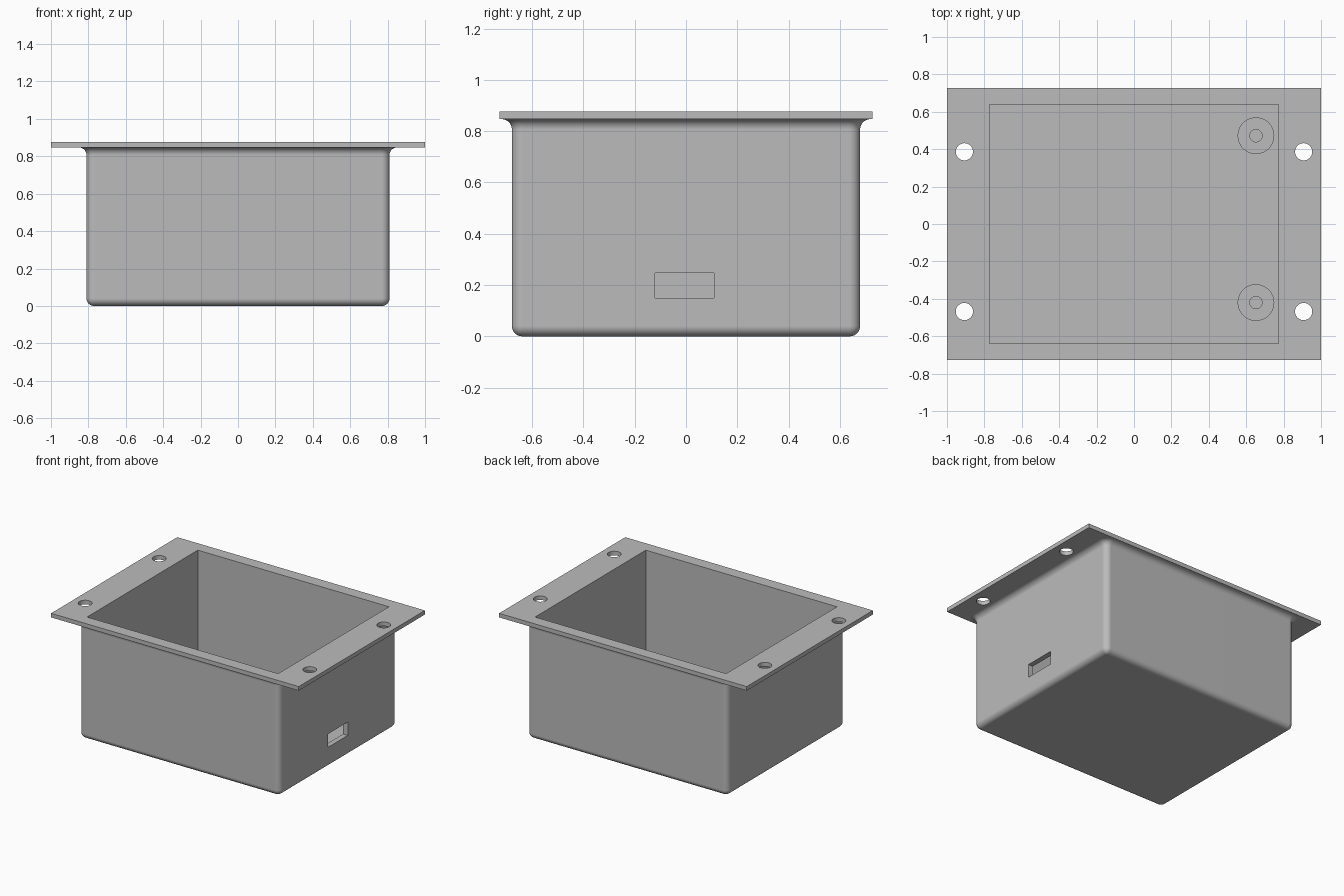
import bpy, bmesh, math

if "Cube" in bpy.data.objects:
    bpy.data.objects.remove(bpy.data.objects["Cube"], do_unlink=True)

# Overall sizes
HX, HY = 0.81, 0.679            # body half sizes
LIP_Z, TOP = 0.847, 0.877       # underside and top of flange
R = 0.04                        # fillet radius
FLOOR = 0.04
POST_TOP = 0.13

grey = bpy.data.materials.new("plain grey")
grey.use_nodes = True
COLOUR = (0.5, 0.5, 0.5, 1)
grey.diffuse_color = COLOUR
grey.node_tree.nodes["Principled BSDF"].inputs["Base Color"].default_value = COLOUR


def add_object(name, bm):
    mesh = bpy.data.meshes.new(name)
    bmesh.ops.recalc_face_normals(bm, faces=bm.faces)
    bm.to_mesh(mesh)
    bm.free()
    mesh.materials.append(grey)
    obj = bpy.data.objects.new(name, mesh)
    bpy.context.collection.objects.link(obj)
    return obj


def box(name, low, high):
    bm = bmesh.new()
    bmesh.ops.create_cube(bm, size=1)
    for v in bm.verts:
        v.co = [(a + b) / 2 + c * (b - a) for a, b, c in zip(low, high, v.co)]
    return add_object(name, bm)


def cylinder(name, x, y, radius, z0, z1):
    bm = bmesh.new()
    bmesh.ops.create_cone(bm, cap_ends=True, segments=48, radius1=radius,
                          radius2=radius, depth=z1 - z0)
    bmesh.ops.translate(bm, verts=bm.verts, vec=(x, y, (z0 + z1) / 2))
    return add_object(name, bm)


def combine(target, tool, operation):
    mod = target.modifiers.new(operation, "BOOLEAN")
    mod.operation = operation
    mod.solver = "EXACT"
    mod.object = tool
    bpy.context.view_layer.objects.active = target
    bpy.ops.object.modifier_apply(modifier=mod.name)
    bpy.data.objects.remove(tool, do_unlink=True)


def ring(bm, offset, z, steps=8):
    """Rounded rectangle grown outward by offset."""
    r = R + 0.002 + offset
    verts = []
    for k, (sx, sy) in enumerate([(1, 1), (-1, 1), (-1, -1), (1, -1)]):
        for i in range(steps + 1):
            a = math.pi / 2 * (k + i / steps)
            verts.append(bm.verts.new((sx * (HX + offset - r) + r * math.cos(a),
                                       sy * (HY + offset - r) + r * math.sin(a), z)))
    return verts


# Body: bottom fillet, straight wall, flare into the flange
angles = [math.pi / 2 * i / 8 for i in range(9)]
profile = [(R * math.sin(a) - R, R - R * math.cos(a)) for a in angles]
profile += [(R - R * math.cos(a), LIP_Z - R + R * math.sin(a)) for a in angles]
profile.append((R, LIP_Z + 0.01))
bm = bmesh.new()
rings = [ring(bm, o, z) for o, z in profile]
for low, high in zip(rings, rings[1:]):
    for i in range(len(low)):
        j = (i + 1) % len(low)
        bm.faces.new((low[i], low[j], high[j], high[i]))
bm.faces.new(rings[0][::-1])
bm.faces.new(rings[-1])
body = add_object("box_body", bm)

# Flange, cavity and side port
combine(body, box("flange", (-1, -0.7275, LIP_Z), (1, 0.7275, TOP)), "UNION")
combine(body, box("cavity", (-0.772, -0.639, FLOOR), (0.772, 0.639, 1)), "DIFFERENCE")
combine(body, box("port", (0.7, -0.12, 0.15), (0.9, 0.11, 0.247)), "DIFFERENCE")

# Mounting holes in the flange
for x in (-0.907, 0.907):
    for y in (-0.468, 0.386):
        combine(body, cylinder("hole", x, y, 0.046, 0.7, 1), "DIFFERENCE")

# Standoffs with pilot holes
for y in (-0.42, 0.472):
    combine(body, cylinder("post", 0.652, y, 0.098, FLOOR - 0.01, POST_TOP), "UNION")
    combine(body, cylinder("pilot", 0.652, y, 0.033, FLOOR, 0.3), "DIFFERENCE")

bpy.ops.object.select_all(action="DESELECT")
body.select_set(True)
bpy.context.view_layer.objects.active = body
bpy.ops.object.shade_smooth_by_angle(angle=math.radians(30))
weighted = body.modifiers.new("even shading", "WEIGHTED_NORMAL")
weighted.keep_sharp = True
